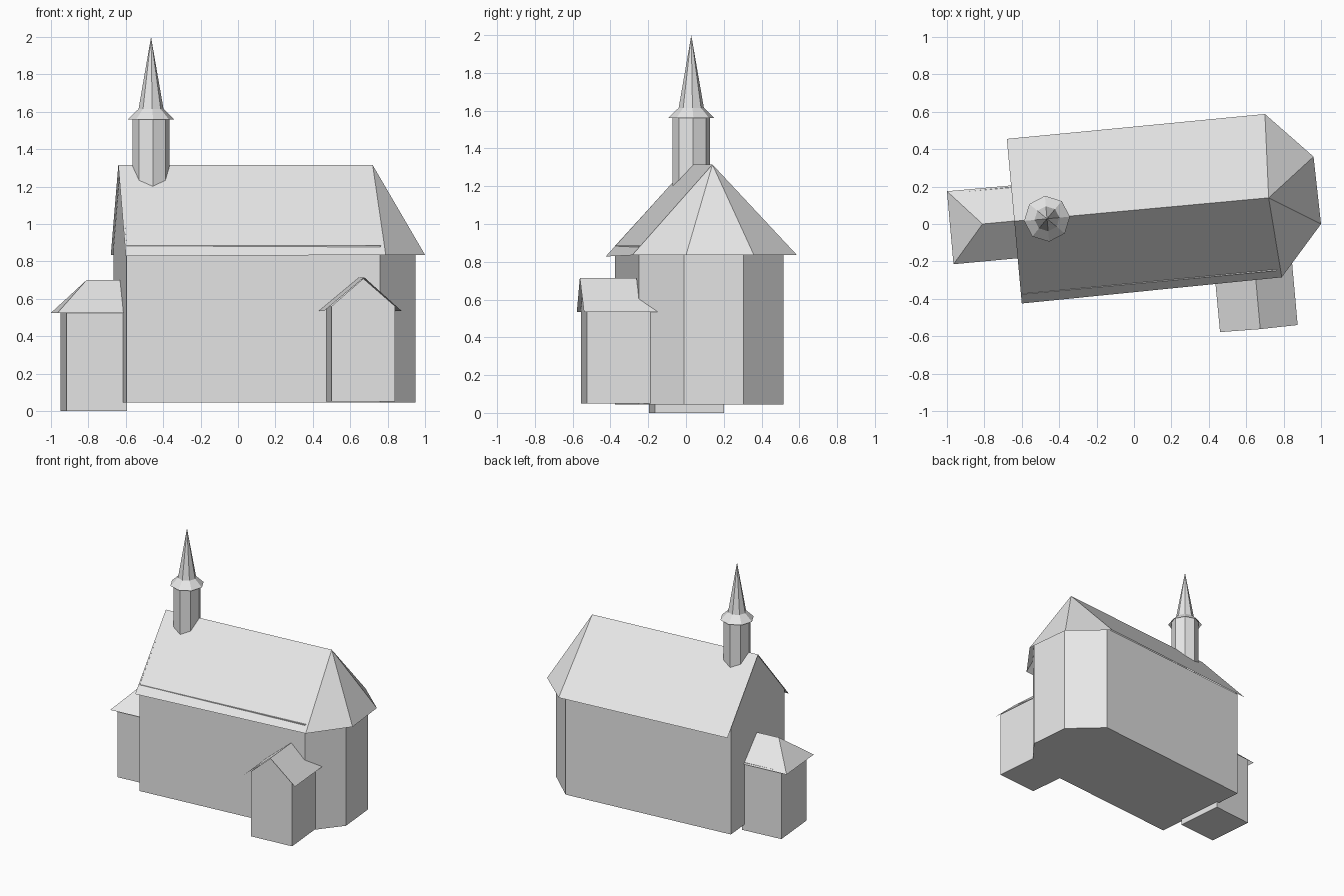
import bpy, math
from mathutils import Vector

if "Cube" in bpy.data.objects:
    bpy.data.objects.remove(bpy.data.objects["Cube"])

grey = bpy.data.materials.new("plain_grey")
grey.diffuse_color = (0.8, 0.8, 0.8, 1)
grey.use_nodes = True
grey.node_tree.nodes["Principled BSDF"].inputs["Base Color"].default_value = grey.diffuse_color
YAW = math.radians(5.3)  # the church stands slightly turned


def make(name, verts, faces):
    me = bpy.data.meshes.new(name)
    me.from_pydata([tuple(v) for v in verts], [], faces)
    me.materials.append(grey)
    ob = bpy.data.objects.new(name, me)
    bpy.context.collection.objects.link(ob)
    return ob


def prism(name, plan, z0, z1, gable=None):
    """Closed walls over a counter-clockwise plan; gable=(i, j, peak) adds a triangle."""
    n = len(plan)
    verts = [(x, y, z0) for x, y in plan] + [(x, y, z1) for x, y in plan]
    faces = [(i, (i + 1) % n, n + (i + 1) % n, n + i) for i in range(n)]
    faces += [tuple(reversed(range(n))), tuple(range(n, 2 * n))]
    if gable:
        i, j, peak = gable
        verts.append(peak)
        faces.append((n + i, n + j, 2 * n))
    return make(name, verts, faces)


def rings(name, centre, profile, sides=8):
    """Stacked octagon rings of (radius, z); radius 0 makes a tip."""
    verts, faces = [], []
    for r, z in profile:
        for k in range(sides if r else 1):
            a = YAW - math.pi / 2 + k * 2 * math.pi / sides
            verts.append((centre[0] + r * math.cos(a), centre[1] + r * math.sin(a), z))
    for s in range(len(profile) - 1):
        b = s * sides
        for k in range(sides):
            k2 = (k + 1) % sides
            if profile[s + 1][0]:
                faces.append((b + k, b + k2, b + sides + k2, b + sides + k))
            else:
                faces.append((b + k, b + k2, b + sides))
    return make(name, verts, faces)


# Nave with angled east end and west gable
nave = [(-0.595, -0.375), (0.76, -0.25), (0.95, -0.01),
        (0.92, 0.305), (0.69, 0.515), (-0.665, 0.39)]
prism("nave_walls", nave, 0.045, 0.885, (5, 0, (-0.63, 0.008, 1.305)))

# Main roof sheet: two slopes and three hip facets
eave = [(-0.60, -0.425, 0.828), (0.79, -0.285, 0.835), (1.0, 0.0, 0.835),
        (0.96, 0.36, 0.835), (0.70, 0.588, 0.835), (-0.68, 0.455, 0.835)]
ridge = [(-0.64, 0.015, 1.315), (0.72, 0.14, 1.315)]
make("nave_roof", eave + ridge,
     [(0, 1, 7, 6), (1, 2, 7), (2, 3, 7), (3, 4, 7), (4, 5, 6, 7)])

# West porch with hipped roof
prism("west_porch_walls", [(-0.917, -0.195), (-0.594, -0.165),
                           (-0.627, 0.20), (-0.95, 0.168)], 0, 0.535)
make("west_porch_roof",
     [(-0.965, -0.215, 0.525), (-0.61, -0.182, 0.525), (-0.645, 0.207, 0.525),
      (-1.0, 0.175, 0.525), (-0.81, 0.0, 0.70), (-0.63, 0.017, 0.70)],
     [(0, 1, 5, 4), (2, 3, 4, 5), (3, 0, 4)])

# South porch with front gable
prism("south_porch_walls", [(0.50, -0.555), (0.84, -0.525), (0.805, -0.15),
                            (0.468, -0.22)], 0.05, 0.56, (0, 1, (0.67, -0.54, 0.708)))
make("south_porch_roof",
     [(0.46, -0.578, 0.535), (0.875, -0.54, 0.535), (0.84, -0.15, 0.535),
      (0.432, -0.28, 0.535), (0.675, -0.562, 0.715), (0.648, -0.262, 0.715),
      (0.75, -0.25, 0.61)],
     [(4, 5, 3, 0), (1, 2, 6, 5, 4)])

# Ridge turret and spire
centre = (-0.465, 0.028)
rings("turret", centre, [(0.1, 1.19), (0.1, 1.58)])
rings("spire", centre, [(0.123, 1.56), (0.067, 1.615), (0, 2.0)])
